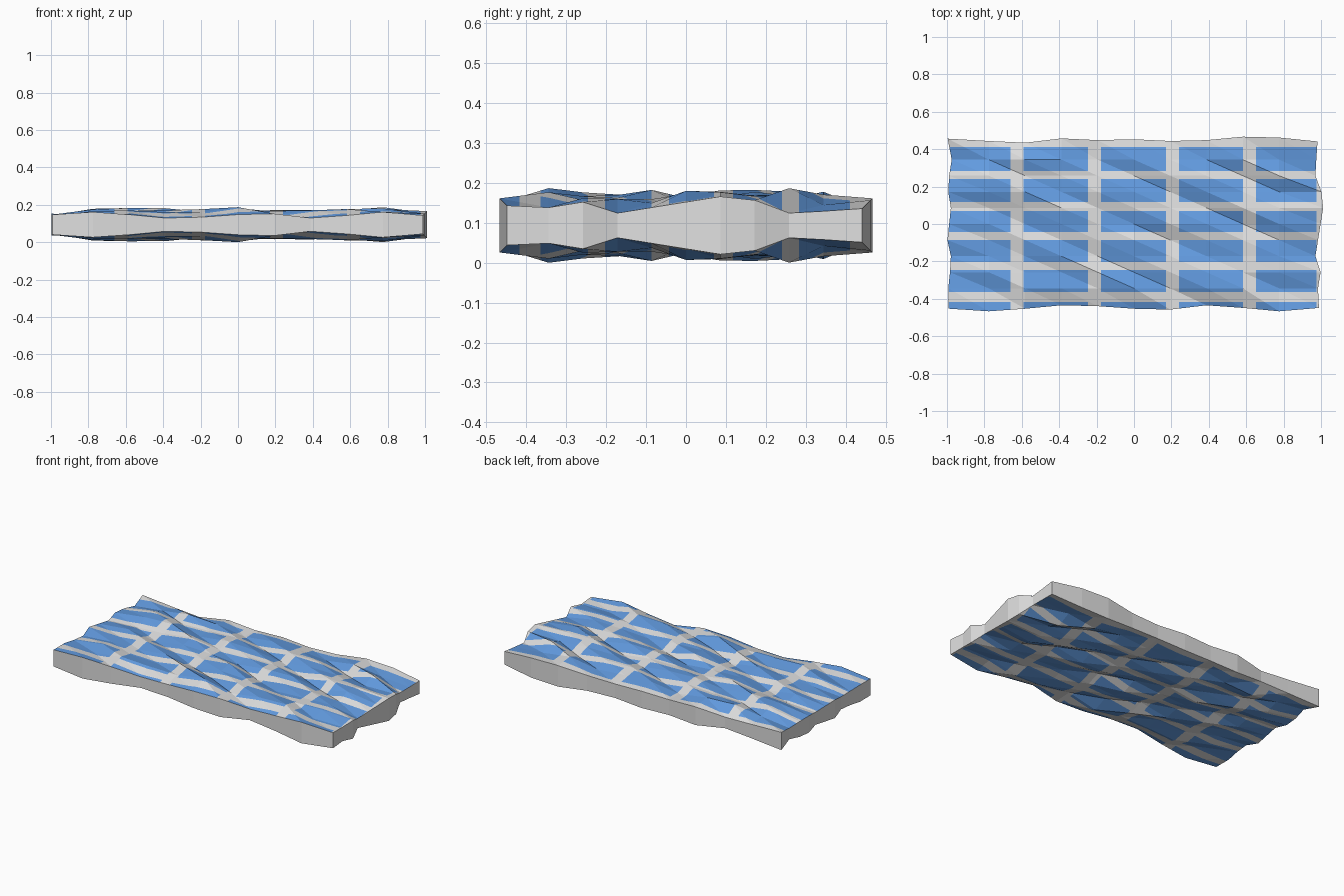
import bpy, bmesh, math, random
from mathutils import Vector

if "Cube" in bpy.data.objects:
    bpy.data.objects.remove(bpy.data.objects["Cube"])

random.seed(4)
N = 10                       # cells along each side of the slab
HX, HY, HZ = 0.97, 0.43, 0.031
MID = 0.098                  # mid height of the slab
STEP = 0.0065                # one unit of bump

# Bump size along each rim (digits 0-9, west/south first)
FRONT = "68512561485"
BACK = "73164534873"
LEFT = "65326425416"
RIGHT = "53603697013"

# Painted brick panels
COLS = [(-1.2, -0.66), (-0.59, -0.247), (-0.177, 0.17), (0.24, 0.583), (0.652, 0.975)]
ROWS = [(-0.6, -0.417), (-0.364, -0.246), (-0.203, -0.086), (-0.043, 0.07),
        (0.118, 0.24), (0.283, 0.411)]


def bump(i, j):
    """Bump height at a grid point: measured rims, diagonal ridges inside."""
    if j == 0:
        return int(FRONT[i]) * STEP
    if j == N:
        return int(BACK[i]) * STEP
    if i == 0:
        return int(LEFT[j]) * STEP
    if i == N:
        return int(RIGHT[j]) * STEP
    x, y = HX * (2 * i / N - 1), HY * (2 * j / N - 1)
    ridge = math.sin(2 * math.pi * (y + 0.43 * x - 0.07) / 0.24)
    d = 0.036 + 0.016 * ridge + random.uniform(-0.013, 0.013)
    return min(max(d, 0.0), 0.064)


def material(name, rgb):
    m = bpy.data.materials.new(name)
    m.diffuse_color = (*rgb, 1)
    m.use_nodes = True
    m.node_tree.nodes["Principled BSDF"].inputs["Base Color"].default_value = m.diffuse_color
    return m


# Bumpy slab: rim points are pushed outward as well as up or down
bm = bmesh.new()
top, bottom = {}, {}
for i in range(N + 1):
    for j in range(N + 1):
        d = bump(i, j)
        sx = (i == N) - (i == 0)
        sy = (j == N) - (j == 0)
        for grid, sz in ((top, 1), (bottom, -1)):
            n = Vector((sx, sy, sz)).normalized()
            p = Vector((HX * (2 * i / N - 1), HY * (2 * j / N - 1), MID + sz * HZ))
            grid[i, j] = bm.verts.new(p + n * d)

# Top and bottom facets, split along the falling diagonal
for i in range(N):
    for j in range(N):
        for grid in (top, bottom):
            a, b = grid[i, j], grid[i + 1, j]
            c, e = grid[i + 1, j + 1], grid[i, j + 1]
            for tri in ((a, b, e), (b, c, e)):
                f = bm.faces.new(tri if grid is top else tri[::-1])
                f.material_index = 1

# Side walls
rim = ([(i, 0) for i in range(N)] + [(N, j) for j in range(N)]
       + [(i, N) for i in range(N, 0, -1)] + [(0, j) for j in range(N, 0, -1)])
for p, q in zip(rim, rim[1:] + rim[:1]):
    bm.faces.new((bottom[p], bottom[q], top[q]))
    bm.faces.new((bottom[p], top[q], top[p]))

# Cut the panel outlines into the facets
cuts = [(Vector((v, 0, 0)), Vector((1, 0, 0))) for c in COLS for v in c]
cuts += [(Vector((0, v, 0)), Vector((0, 1, 0))) for r in ROWS for v in r]
for co, no in cuts:
    bmesh.ops.bisect_plane(bm, geom=bm.verts[:] + bm.edges[:] + bm.faces[:],
                           dist=1e-5, plane_co=co, plane_no=no)

# Panels are blue, joints and walls stay grey
for f in bm.faces:
    if f.material_index == 1:
        c = f.calc_center_median()
        inside = (any(a < c.x < b for a, b in COLS)
                  and any(a < c.y < b for a, b in ROWS))
        f.material_index = 1 if inside else 0
bmesh.ops.recalc_face_normals(bm, faces=bm.faces[:])

# Stand the slab on the ground
low = min(v.co.z for v in bm.verts)
for v in bm.verts:
    v.co.z -= low

mesh = bpy.data.meshes.new("stone_slab")
bm.to_mesh(mesh)
bm.free()
mesh.materials.append(material("light grey joint", (0.74, 0.74, 0.74)))
mesh.materials.append(material("blue brick", (0.125, 0.335, 0.76)))
slab = bpy.data.objects.new("stone_slab", mesh)
bpy.context.collection.objects.link(slab)
